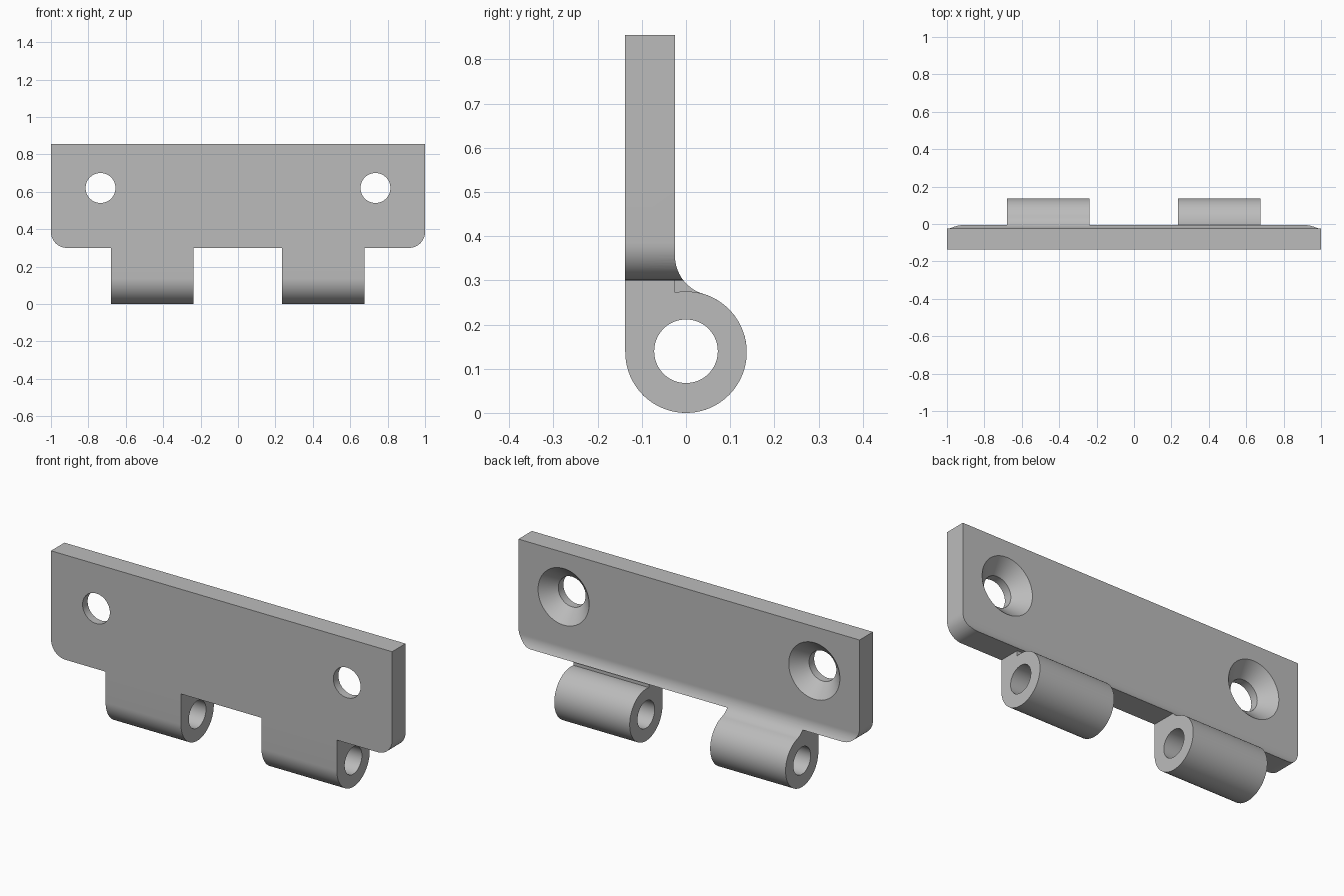
import bpy, bmesh
from math import sin, cos, pi, asin, atan2, sqrt, radians
from mathutils import Matrix

if "Cube" in bpy.data.objects:
    bpy.data.objects.remove(bpy.data.objects["Cube"])

steel = bpy.data.materials.new("plain grey")
steel.use_nodes = True
grey = (0.5, 0.5, 0.5, 1)
steel.diffuse_color = grey
steel.node_tree.nodes["Principled BSDF"].inputs["Base Color"].default_value = grey

# Shared dimensions
FRONT, BACK = -0.1375, -0.025
BOTTOM, TOP = 0.30, 0.855
R, PIN = 0.1375, 0.072
FILLET = 0.09
fy = BACK + FILLET
fz = R + sqrt((R + FILLET) ** 2 - fy ** 2)
touch = atan2(fz - R, fy)
edge = pi + asin((fz - BOTTOM) / FILLET)


def arc(cy, cz, r, a, b, n):
    return [(cy + r * cos(a + (b - a) * i / n), cz + r * sin(a + (b - a) * i / n))
            for i in range(n + 1)]


def finish(name, bm):
    bmesh.ops.recalc_face_normals(bm, faces=bm.faces)
    mesh = bpy.data.meshes.new(name)
    bm.to_mesh(mesh)
    bm.free()
    mesh.materials.append(steel)
    ob = bpy.data.objects.new(name, mesh)
    bpy.context.collection.objects.link(ob)
    return ob


def prism(name, points, start, end, axis):
    """Extrude an outline along x (points are y, z) or along y (points are x, z)."""
    bm = bmesh.new()
    if axis == "x":
        verts = [bm.verts.new((start, p, z)) for p, z in points]
        step = (end - start, 0, 0)
    else:
        verts = [bm.verts.new((p, start, z)) for p, z in points]
        step = (0, end - start, 0)
    face = bm.faces.new(verts)
    made = bmesh.ops.extrude_face_region(bm, geom=[face], use_keep_orig=True)["geom"]
    moved = [g for g in made if isinstance(g, bmesh.types.BMVert)]
    bmesh.ops.translate(bm, verts=moved, vec=step)
    return finish(name, bm)


def cone(name, x, z, r1, y1, r2, y2):
    """Tapered cutter along y."""
    bm = bmesh.new()
    place = Matrix.Translation((x, (y1 + y2) / 2, z)) @ Matrix.Rotation(-pi / 2, 4, "X")
    bmesh.ops.create_cone(bm, cap_ends=True, segments=64, radius1=r1, radius2=r2,
                          depth=y2 - y1, matrix=place)
    return finish(name, bm)


def combine(target, other, operation):
    mod = target.modifiers.new(operation, "BOOLEAN")
    mod.operation, mod.solver, mod.object = operation, "EXACT", other
    bpy.context.view_layer.objects.active = target
    bpy.ops.object.modifier_apply(modifier=mod.name)
    bpy.data.objects.remove(other)


# Plate: side section with a flared lower back edge
section = [(FRONT, TOP), (FRONT, BOTTOM)] + arc(fy, fz, FILLET, edge, pi, 14) + [(BACK, TOP)]
plate = prism("hinge_leaf", section, -1, 1, "x")

# Rounded lower corners
c = 0.085
outline = ([(-1.1, TOP + 0.1), (-1.0, TOP + 0.1)]
           + arc(-1 + c, BOTTOM + c, c, pi, 1.5 * pi, 14)
           + arc(1 - c, BOTTOM + c, c, 1.5 * pi, 2 * pi, 14) + [(1, TOP + 0.1)])
combine(plate, prism("corner_trim", outline[1:], -0.4, 0.4, "y"), "INTERSECT")

# Countersunk screw holes
for x in (-0.735, 0.735):
    combine(plate, cone("screw_hole", x, 0.62, 0.08, -0.3, 0.08, -0.08), "DIFFERENCE")
    combine(plate, cone("countersink", x, 0.62, 0.08, BACK - 0.07, 0.2, BACK + 0.05),
            "DIFFERENCE")

# Knuckles: one blended into the plate, one with a clear step above the barrel
start = [(FRONT, BOTTOM)]
blended = (start + arc(0, R, R, pi, 2 * pi + touch, 56)
           + arc(fy, fz, FILLET, pi + touch, edge, 12)[1:])
stepped = (start + arc(0, R, R, pi, 2.5 * pi + asin(-BACK / R), 60) + [(BACK, BOTTOM)])
for name, shape, x1, x2 in (("blended_knuckle", blended, -0.68, -0.238),
                            ("stepped_knuckle", stepped, 0.234, 0.676)):
    knuckle = prism(name, shape, x1, x2, "x")
    bore = prism("pin_bore", arc(0, R + 0.002, PIN, 0, 2 * pi, 64)[:-1], -1.1, 1.1, "x")
    combine(knuckle, bore, "DIFFERENCE")
    combine(plate, knuckle, "UNION")

# Smooth shading with sharp edges kept
bpy.ops.object.select_all(action="DESELECT")
plate.select_set(True)
bpy.context.view_layer.objects.active = plate
bpy.ops.object.shade_smooth_by_angle(angle=radians(30))
